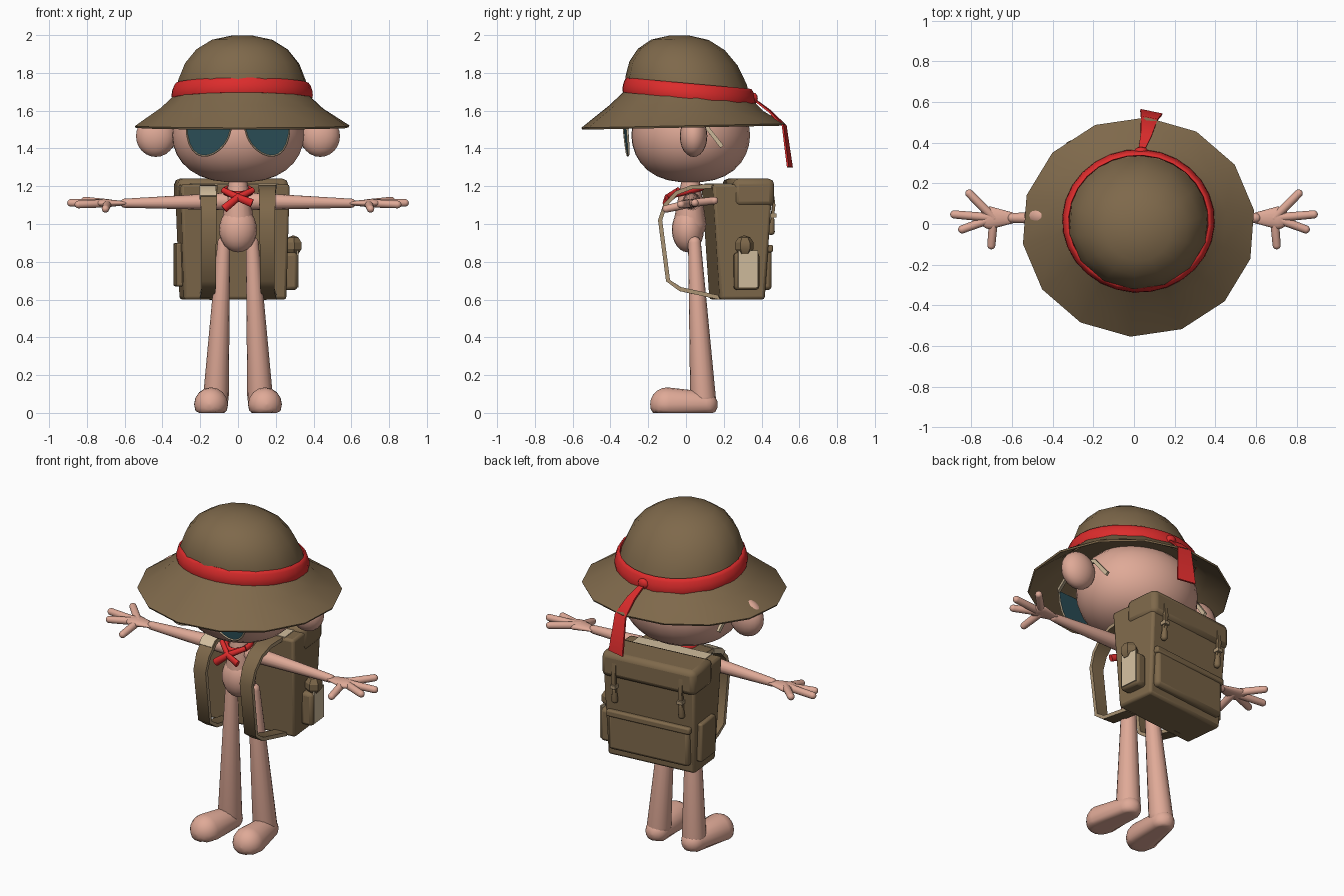
import bpy, bmesh
from math import sin, cos, pi, tau, radians, sqrt
from mathutils import Vector, Matrix

if "Cube" in bpy.data.objects:
    bpy.data.objects.remove(bpy.data.objects["Cube"], do_unlink=True)


def material(name, red, green, blue):
    mat = bpy.data.materials.new(name)
    mat.use_nodes = True
    mat.diffuse_color = (red, green, blue, 1)
    shader = next(n for n in mat.node_tree.nodes if n.type == 'BSDF_PRINCIPLED')
    shader.inputs["Base Color"].default_value = mat.diffuse_color
    return mat


SKIN = material("skin", .74, .4, .31)
KHAKI = material("khaki_brown", .21, .14, .07)
RED = material("scarf_red", .72, .025, .025)
TEAL = material("lens_teal", .025, .08, .1)
CREAM = material("canvas_cream", .64, .51, .34)
TAN = material("strap_tan", .4, .29, .17)
SIDES = (("left", 1), ("right", -1))
ALONG_X, ALONG_Y, ALONG_Z = Vector((1, 0, 0)), Vector((0, 1, 0)), Vector((0, 0, 1))


def finish(name, bm, mat, sharp=60, bevel=0):
    bmesh.ops.recalc_face_normals(bm, faces=bm.faces)
    mesh = bpy.data.meshes.new(name)
    bm.to_mesh(mesh)
    bm.free()
    mesh.materials.append(mat)
    mesh.shade_smooth()
    mesh.set_sharp_from_angle(angle=radians(sharp))
    part = bpy.data.objects.new(name, mesh)
    bpy.context.collection.objects.link(part)
    if bevel:
        modifier = part.modifiers.new("soft_edges", 'BEVEL')
        modifier.width = bevel
        modifier.segments = 2
    return part


def bridge(rings, closed=False):
    """Join equal rings of points into one surface, capped unless closed."""
    bm = bmesh.new()
    loops = [[bm.verts.new(point) for point in ring] for ring in rings]
    pairs = list(zip(loops, loops[1:]))
    if closed:
        pairs.append((loops[-1], loops[0]))
    else:
        bm.faces.new(loops[0])
        bm.faces.new(loops[-1])
    for low, high in pairs:
        for i in range(len(low)):
            bm.faces.new((low[i - 1], low[i], high[i], high[i - 1]))
    return bm


def cross_ring(centre, axis, ref, wide, deep, sides):
    """Ellipse, or rectangle when it has four sides, across an axis; wide runs along ref."""
    across = (ref - axis * ref.dot(axis)).normalized()
    other = axis.cross(across)
    grow, phase = (sqrt(2), pi / 4) if sides == 4 else (1, 0)
    angles = [phase + tau * i / sides for i in range(sides)]
    return [centre + grow * (across * wide * cos(a) + other * deep * sin(a)) for a in angles]


def sweep(name, path, wide, deep, mat, sides=4, ref=ALONG_X, end=None, closed=False):
    """Follow a path; the width changes evenly from wide to end."""
    path = [Vector(point) for point in path]
    last = len(path) - 1
    end = end or wide
    rings = []
    for i, point in enumerate(path):
        ahead = path[(i + 1) % len(path)] if closed else path[min(i + 1, last)]
        behind = path[i - 1] if closed else path[max(i - 1, 0)]
        width = wide + (end - wide) * i / last
        rings.append(cross_ring(point, (ahead - behind).normalized(), ref, width, deep, sides))
    return finish(name, bridge(rings, closed), mat)


def limb(name, start, stop, first, second, mat, ref=ALONG_X, squash=1, floor=-1):
    """Tapered capsule between two points."""
    start, stop = Vector(start), Vector(stop)
    axis = (stop - start).normalized()
    turns = [pi / 2 * i / 5 for i in range(6)]
    profile = [(start - axis * first * cos(a), first * sin(a)) for a in turns]
    profile += [(stop + axis * second * sin(a), second * cos(a)) for a in turns]
    rings = []
    for centre, radius in profile:
        radius = max(radius, .002)
        ring = cross_ring(centre, axis, ref, radius, radius * squash, 16)
        for point in ring:
            point.z = max(point.z, floor)
        rings.append(ring)
    return finish(name, bridge(rings), mat)


def ball(name, centre, size, mat, segments=20, sharp=60):
    bm = bmesh.new()
    place = Matrix.Translation(centre) @ Matrix.Diagonal((*size, 1))
    bmesh.ops.create_uvsphere(bm, u_segments=segments, v_segments=segments // 2 + 2,
                              radius=1, matrix=place)
    return finish(name, bm, mat, sharp)


def box(name, low, high, mat, bevel=.01, lean=0):
    """Box between two corners; lean draws in the bottom edges."""
    rings = []
    for z, inset in ((low[2], lean), (high[2], 0)):
        front, back = low[1] + inset, high[1] - inset
        left, right = low[0] + inset / 2, high[0] - inset / 3
        rings.append([(left, front, z), (right, front, z), (right, back, z), (left, back, z)])
    return finish(name, bridge(rings), mat, 35, bevel)


def level_ring(centre, wide, deep, tilt, sides):
    """Level ellipse that rises towards the back by its tilt."""
    x, y, z = centre
    angles = [radians(-94) + tau * i / sides for i in range(sides)]
    return [(x + wide * cos(a), y + deep * sin(a), z + tilt * deep * sin(a)) for a in angles]


# Head and torso
rings = []
for i in range(-7, 8):
    angle = radians(12 * i)
    swell = cos(angle) ** .8
    rings.append(level_ring((0, .025, 1.47 + .25 * sin(angle)), .35 * swell, .315 * swell, 0, 28))
finish("head", bridge(rings), SKIN)
ball("belly", (0, .01, .97), (.1, .085, .12), SKIN)
limb("chest", (0, .02, 1), (0, .025, 1.25), .088, .045, SKIN)

# Limbs and ears
FINGERS = (("little", 45, .17), ("middle", 5, .195), ("index", -20, .165), ("thumb", -85, .135))
for side, s in SIDES:
    ball(side + "_ear", (s * .435, .04, 1.465), (.105, .073, .11), SKIN)
    limb(side + "_leg", (s * .117, .09, .08), (s * .075, .045, .9), .068, .034, SKIN, floor=.01)
    limb(side + "_foot", (s * .12, .1, .045), (s * .143, -.1, .045), .068, .09, SKIN, floor=0)
    limb(side + "_arm", (s * .05, .03, 1.12), (s * .6, .03, 1.11), .047, .024, SKIN)
    palm = Vector((s * .69, .03, 1.11))
    limb(side + "_palm", palm - ALONG_X * s * .08, palm + ALONG_X * s * .015, .03, .056, SKIN,
         ref=ALONG_Y, squash=.4)
    for label, degrees, reach in FINGERS:
        turn = radians(degrees)
        drop = -.03 if label == "thumb" else .02 * sin(turn)
        tip = palm + Vector((s * reach * cos(turn), reach * sin(turn), drop))
        limb(f"{side}_{label}_finger", palm, tip, .022, .02, SKIN, ref=ALONG_Z)

# Sunglasses
for side, s in SIDES:
    outline = []
    for i in range(13):
        angle = pi * i / 12
        x = .155 + .12 * cos(angle)
        droop = .19 * sin(angle + .2 * sin(angle)) ** .8
        outline.append(Vector((s * x, -.335 + x * x / 4 + droop / 10, 1.55 - droop)))
    finish(side + "_lens", bridge([outline, [p + ALONG_Y * .006 for p in outline]]), TEAL)
    sweep(side + "_lens_rim", outline, .005, .005, CREAM, 6, ALONG_Y, closed=True)
    sweep(side + "_temple", [(s * .28, -.31, 1.55), (s * .36, -.1, 1.57),
                             (s * .365, .1, 1.525), (s * .35, .19, 1.41)], .008, .011, CREAM)
sweep("glasses_bridge", [(-.04, -.33, 1.54), (.04, -.33, 1.54)], .006, .006, CREAM, 6, ALONG_Z)


# Hat, tilted back
def hat_ring(z, radius, y, tilt, sides=14):
    return level_ring((.022, y, z), radius, radius * .94, tilt, sides)


crown = []
for i in range(6):
    angle = radians(17 * i)
    rise = sin(angle)
    crown.append(hat_ring(1.66 + .34 * rise, .355 * cos(angle) ** .8,
                          .015 - .05 * rise, -.09 * (1 - rise)))
finish("hat_crown", bridge(crown), KHAKI)

brim_top, brim_under = [], []
for t in (0, .4, 1):
    for brim, thick in ((brim_top, 0), (brim_under, .01)):
        brim.append(hat_ring(1.7 - .18 * t ** .8 - thick, .34 + .235 * t - thick / 2,
                             .015 - .03 * t, .1 * t - .08))
finish("hat_brim", bridge(brim_top + brim_under[::-1], closed=True), KHAKI)

band = []
for i in range(10):
    angle = tau * i / 10
    band.append(hat_ring(1.705 + .042 * sin(angle), .358 + .014 * cos(angle) - .01 * sin(angle),
                         .015, -.09, 28))
finish("hat_band", bridge(band, closed=True), RED)
ball("hat_band_knot", (.035, .36, 1.665), (.035, .02, .03), RED, 8)
sweep("hat_band_tail", [(.035, .36, 1.66), (.06, .44, 1.6), (.075, .52, 1.52), (.085, .55, 1.3)],
      .014, .005, RED, ref=Vector((1, -.2, 0)), end=.055)

# Neckerchief: loop and crossed ends
loop = level_ring((0, .01, 1.175), .07, .075, .25, 16)
sweep("neckerchief_loop", loop, .018, .014, RED, 8, ALONG_Z, closed=True)
for side, s in SIDES:
    sweep(side + "_neckerchief_end", [(-s * .08, -.04, 1.18), (0, -.1, 1.14),
                                      (s * .075, -.11, 1.095 + s * .015)],
          .016, .014, RED, 8, ALONG_Z, end=.022)

# Backpack body, lid and pockets
pack = [
    box("backpack_body", (-.32, .11, .6), (.26, .43, 1.21), KHAKI, .015, lean=.04),
    box("backpack_lid", (-.325, .22, 1.09), (.265, .44, 1.24), KHAKI, .03),
    box("top_lining", (-.26, .12, 1.205), (.2, .23, 1.214), CREAM, 0),
    box("back_pocket", (-.28, .37, .65), (.225, .43, .87), KHAKI, .02),
    box("back_pocket_flap", (-.29, .37, .85), (.235, .435, .89), KHAKI),
    box("right_side_pocket", (-.335, .21, .67), (-.29, .37, .9), KHAKI),
    box("left_side_pocket", (.24, .22, .65), (.315, .355, .85), KHAKI, .02),
    box("bottle_panel", (.31, .24, .665), (.319, .345, .86), CREAM, 0),
    ball("bottle_cap", (.295, .275, .885), (.05, .052, .055), KHAKI, 6, 30),
]

# Lid straps with toggles
for side, x in (("left", .18), ("right", -.24)):
    pack += [
        sweep(side + "_lid_strap", [(x, .43, 1.2), (x, .443, 1.1), (x, .43, .98)],
              .012, .008, KHAKI),
        limb(side + "_strap_toggle", (x, .435, 1.02), (x, .43, .96), .013, .019, KHAKI),
        box(side + "_strap_buckle", (x - .017, .42, 1.035), (x + .017, .456, 1.055), TAN, 0)]

# The pack hangs slightly turned on the back
hang = Vector((-.03, .27, 0))
turned = Matrix.Translation(hang) @ Matrix.Rotation(radians(6), 4, 'Z') @ Matrix.Translation(-hang)
for part in pack:
    part.data.transform(turned)

# Shoulder straps with tan edges
for side, s in SIDES:
    x = s * .155
    strap = sweep(side + "_shoulder_strap",
                  [(x, .16, 1.2), (x, .03, 1.195), (x, -.05, 1.165), (x, -.11, 1.1),
                   (x, -.137, 1.02), (x, -.095, .7), (x, -.03, .655), (s * .17, .18, .61)],
                  .048, .011, KHAKI, end=.035)
    strap.data.materials.append(TAN)
    for face in strap.data.polygons:
        face.material_index = int(abs(face.normal.x) > .7)
sweep("right_shoulder_pad", [(-.16, .02, 1.19), (-.16, -.05, 1.165), (-.16, -.075, 1.14)],
      .044, .015, CREAM)
